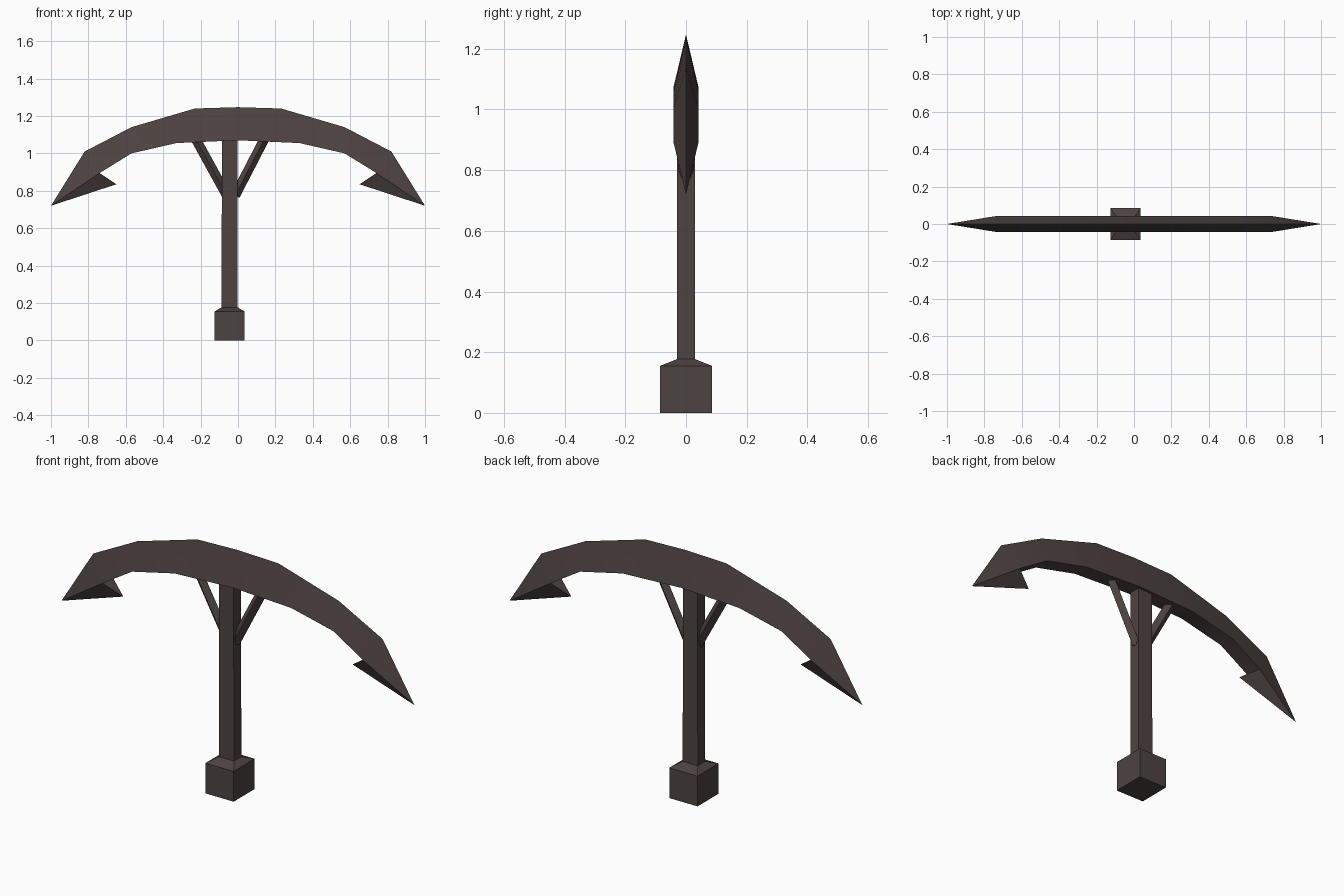
import bpy, bmesh
from mathutils import Vector

if "Cube" in bpy.data.objects:
    bpy.data.objects.remove(bpy.data.objects["Cube"])

mat = bpy.data.materials.new("dark brown iron")
mat.diffuse_color = (0.075, 0.056, 0.053, 1)
mat.use_nodes = True
mat.node_tree.nodes["Principled BSDF"].inputs["Base Color"].default_value = mat.diffuse_color


def make(name, verts, faces):
    me = bpy.data.meshes.new(name)
    me.from_pydata(verts, [], faces)
    bm = bmesh.new()
    bm.from_mesh(me)
    bmesh.ops.recalc_face_normals(bm, faces=bm.faces)
    bm.to_mesh(me)
    bm.free()
    me.materials.append(mat)
    ob = bpy.data.objects.new(name, me)
    bpy.context.collection.objects.link(ob)
    return ob


def loft(name, rings):
    n = len(rings[0])
    verts = [v for r in rings for v in r]
    faces = [(i * n + j, i * n + (j + 1) % n, (i + 1) * n + (j + 1) % n, (i + 1) * n + j)
             for i in range(len(rings) - 1) for j in range(n)]
    faces += [tuple(range(n)), tuple(range(len(verts) - n, len(verts)))]
    return make(name, verts, faces)


def rect(cx, hx, hy, z):
    return [(cx - hx, -hy, z), (cx + hx, -hy, z), (cx + hx, hy, z), (cx - hx, hy, z)]


# Curved head: ridge on top, flat underside, pointed barbs at both ends
W = 0.042
half = [(0.23, 1.24, 0.33, 1.055), (0.57, 1.14, 0.57, 1.0), (0.82, 1.01, 0.74, 0.895)]
stations = [(-a, b, -c, d) for a, b, c, d in reversed(half)] + [(0, 1.247, 0, 1.07)] + half
verts, faces = [], []
for tx, tz, bx, bz in stations:
    verts += [(tx, 0, tz), (bx, -W, bz), (bx, W, bz)]
for i in range(len(stations) - 1):
    for j in range(3):
        k = (j + 1) % 3
        faces.append((i * 3 + j, i * 3 + k, i * 3 + 3 + k, i * 3 + 3 + j))
for s, o in ((-1, 0), (1, 3 * (len(stations) - 1))):
    tip = len(verts)
    barb = tip + 1
    verts += [(s, 0, 0.72), (s * 0.65, 0, 0.835)]
    faces += [(o, o + 1, tip), (o, tip, o + 2), (o + 1, barb, tip),
              (o + 2, tip, barb), (o + 1, o + 2, barb)]
head = make("curved_head", verts, faces)
bpy.context.view_layer.objects.active = head
head.select_set(True)
bpy.ops.object.shade_smooth_by_angle(angle=0.6)
head.select_set(False)

# Handle post and its block with a sloped shoulder
C = -0.045
loft("post", [rect(C, 0.043, 0.03, 0.15), rect(C, 0.041, 0.03, 1.09)])
loft("base_block", [rect(C, 0.08, 0.085, 0), rect(C, 0.08, 0.085, 0.155),
                    rect(C, 0.043, 0.03, 0.177)])

# Diagonal braces with a diamond section
for name, x0, x1 in (("left_brace", -0.06, -0.225), ("right_brace", -0.015, 0.14)):
    a, b = Vector((x0, 0, 0.775)), Vector((x1, 0, 1.075))
    d = (b - a).normalized()
    side = Vector((d.z, 0, -d.x)) * 0.026
    dep = Vector((0, 0.024, 0))
    loft(name, [[p + side, p + dep, p - side, p - dep] for p in (a, b)])
